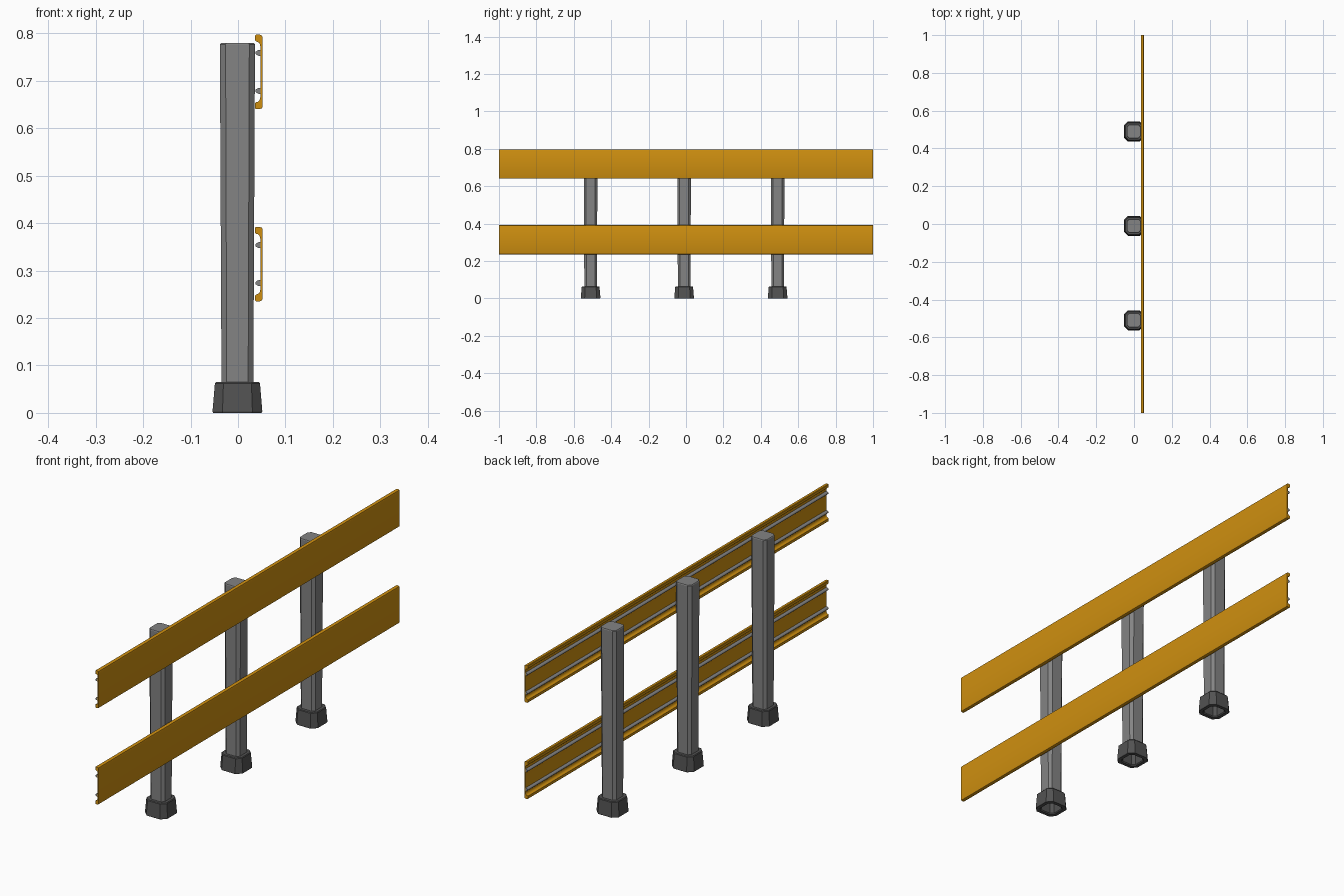
import bpy, bmesh, math

if "Cube" in bpy.data.objects:
    bpy.data.objects.remove(bpy.data.objects["Cube"])


def material(name, col):
    m = bpy.data.materials.new(name)
    m.diffuse_color = (*col, 1)
    m.use_nodes = True
    m.node_tree.nodes["Principled BSDF"].inputs["Base Color"].default_value = m.diffuse_color
    return m


ORANGE = material("orange_paint", (0.62, 0.275, 0.005))
GREY = material("grey_steel", (0.23, 0.23, 0.23))
DARK = material("dark_rubber", (0.085, 0.085, 0.085))


def finish(bm, name, mat, smooth=False, loc=(0, 0, 0)):
    bmesh.ops.recalc_face_normals(bm, faces=bm.faces)
    me = bpy.data.meshes.new(name)
    bm.to_mesh(me)
    bm.free()
    me.materials.append(mat)
    ob = bpy.data.objects.new(name, me)
    ob.location = loc
    bpy.context.collection.objects.link(ob)
    if smooth:
        bpy.ops.object.select_all(action='DESELECT')
        ob.select_set(True)
        bpy.context.view_layer.objects.active = ob
        bpy.ops.object.shade_smooth_by_angle(angle=math.radians(40))
    return ob


def octagon(h, c):
    """Square of half size h with corners cut by c."""
    a = h - c
    return [(h, -a), (h, a), (a, h), (-a, h), (-h, a), (-h, -a), (-a, -h), (a, -h)]


def loft(rings, cap):
    """Join chamfered squares given as (half size, chamfer, z)."""
    bm = bmesh.new()
    loops = [[bm.verts.new((x, y, z)) for x, y in octagon(h, c)] for h, c, z in rings]
    for a, b in zip(loops, loops[1:]):
        for i in range(8):
            j = (i + 1) % 8
            bm.faces.new((a[i], a[j], b[j], b[i]))
    if cap:
        bm.faces.new(loops[-1])
    return bm


def extrude(profile, name, mat, z):
    """Sweep an x-z profile along the full length in y."""
    bm = bmesh.new()
    ends = [[bm.verts.new((x, y, pz)) for x, pz in profile] for y in (-1, 1)]
    n = len(profile)
    for i in range(n):
        j = (i + 1) % n
        bm.faces.new((ends[0][i], ends[0][j], ends[1][j], ends[1][i]))
    bm.faces.new(ends[0])
    bm.faces.new(ends[1])
    return finish(bm, name, mat, True, (0, 0, z))


# posts, slightly wider at the top, with hollow dark feet
for i, y in enumerate((-0.51, -0.01, 0.49), 1):
    loc = (-0.0012, y, 0)
    finish(loft([(0.0335, 0.011, 0.055), (0.037, 0.012, 0.776),
                 (0.035, 0.011, 0.779)], True), f"post_{i}", GREY, loc=loc)
    finish(loft([(0.033, 0.011, 0.064), (0.034, 0.012, 0.004), (0.037, 0.013, 0.0),
                 (0.051, 0.020, 0.0), (0.0525, 0.021, 0.003), (0.0475, 0.018, 0.062),
                 (0.045, 0.017, 0.065), (0.033, 0.011, 0.065)], False),
           f"post_foot_{i}", DARK, loc=loc)

# C-shaped rail profile: upper half, mirrored to the lower half
half = [(0.052, 0.072), (0.0505, 0.0765), (0.046, 0.0785), (0.038, 0.0785),
        (0.036, 0.0765), (0.036, 0.066), (0.038, 0.064), (0.042, 0.063),
        (0.0455, 0.060), (0.047, 0.054)]
rail = half + [(x, -z) for x, z in reversed(half)]

# half-round stiffening rib on the rail's inner face
rib = [(0.0475 - 0.011 * math.sin(math.pi * k / 8), 0.0065 * math.cos(math.pi * k / 8))
       for k in range(9)]

for label, z in (("lower", 0.3135), ("upper", 0.7185)):
    extrude(rail, f"{label}_rail", ORANGE, z)
    for side, dz in (("bottom", -0.04), ("top", 0.04)):
        extrude(rib, f"{label}_rail_{side}_rib", GREY, z + dz)
